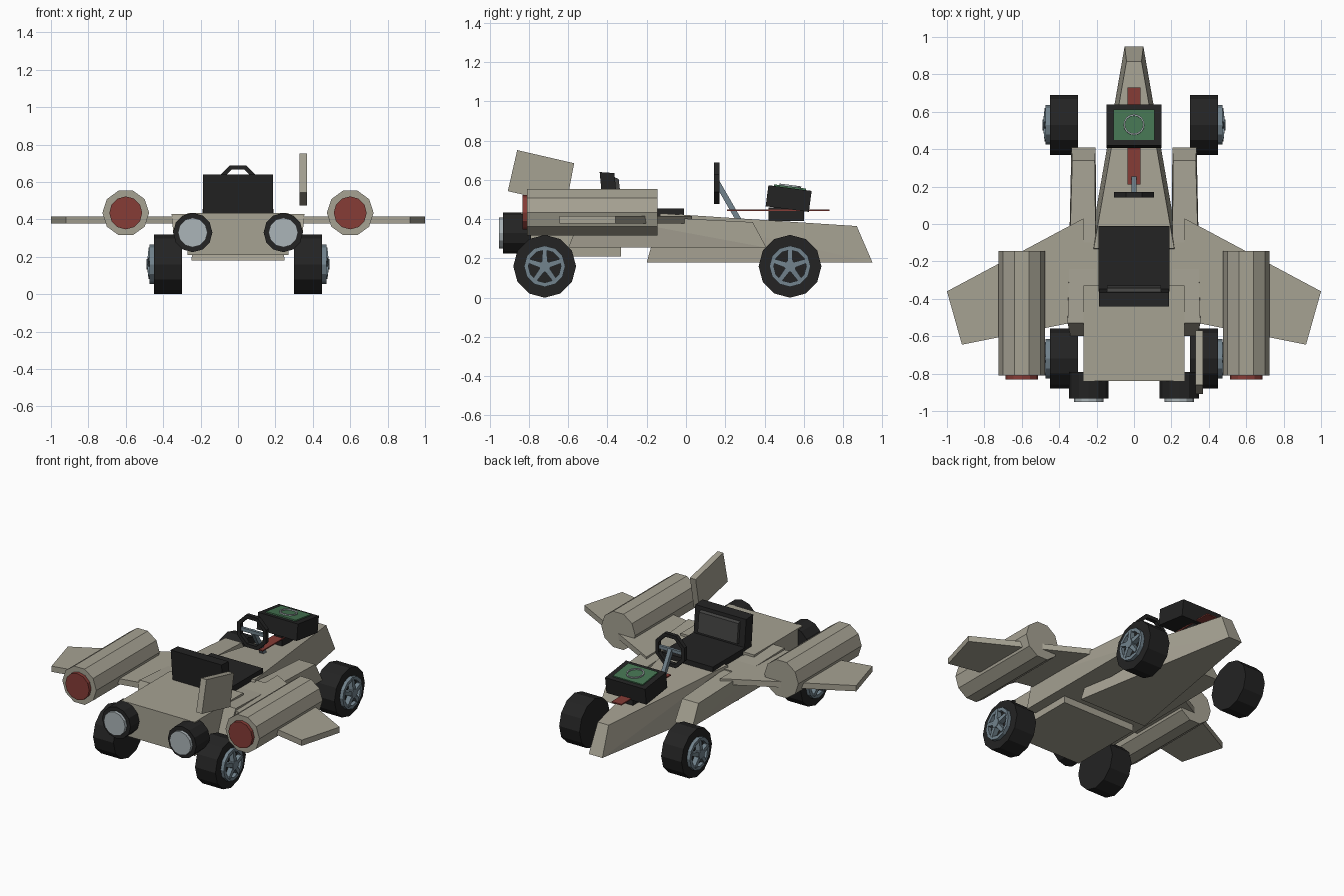
import bpy, bmesh, math
from mathutils import Matrix, Vector

if "Cube" in bpy.data.objects:
    bpy.data.objects.remove(bpy.data.objects["Cube"])

def mat(name, r, g, b):
    m = bpy.data.materials.new(name)
    m.diffuse_color = (r, g, b, 1)
    m.use_nodes = True
    m.node_tree.nodes["Principled BSDF"].inputs["Base Color"].default_value = m.diffuse_color
    return m

BEIGE = mat("beige", .38, .36, .29)
BLACK = mat("black", .017, .017, .017)
GREY = mat("dark grey", .055, .055, .053)
RED = mat("red", .24, .045, .037)
GREEN = mat("green", .06, .175, .085)
STEEL = mat("blue grey", .17, .23, .27)
LIGHT = mat("light grey", .41, .46, .48)

def finish(bm, name, m):
    bmesh.ops.recalc_face_normals(bm, faces=bm.faces[:])
    me = bpy.data.meshes.new(name)
    bm.to_mesh(me)
    bm.free()
    me.materials.append(m)
    ob = bpy.data.objects.new(name, me)
    bpy.context.collection.objects.link(ob)
    return ob

def hull(name, pts, m):
    """Convex solid through the given points, flat faces merged."""
    bm = bmesh.new()
    for p in pts:
        bm.verts.new(p)
    r = bmesh.ops.convex_hull(bm, input=bm.verts[:])
    junk = {v for v in r["geom_interior"] + r["geom_unused"] if isinstance(v, bmesh.types.BMVert)}
    bmesh.ops.delete(bm, geom=list(junk), context='VERTS')
    bmesh.ops.dissolve_limit(bm, angle_limit=.01, verts=bm.verts[:], edges=bm.edges[:])
    return finish(bm, name, m)

def box(name, x, y, z, m, rot=0, at=(0, 0, 0)):
    """Box from ranges, tilted about x and moved."""
    mx = Matrix.Translation(at) @ Matrix.Rotation(math.radians(rot), 4, 'X')
    return hull(name, [mx @ Vector((a, b, c)) for a in x for b in y for c in z], m)

def side_prism(name, yz, x0, x1, m):
    return hull(name, [(x, y, z) for x in (x0, x1) for y, z in yz], m)

def circle(axis, c, r, n, along, spin=0):
    pts = []
    for i in range(n):
        a = 2 * math.pi * i / n + spin
        u, v = r * math.cos(a), r * math.sin(a)
        pts.append((along, c[0] + u, c[1] + v) if axis == 'x' else (c[0] + u, along, c[1] + v))
    return pts

def cyl(name, axis, c, r, n, a0, a1, m, r1=None):
    return hull(name, circle(axis, c, r, n, a0) + circle(axis, c, r1 or r, n, a1), m)

def ring(name, axis, c, r0, r1, a0, a1, n, m, spin=0):
    """Flat-sided hoop between two radii."""
    bm = bmesh.new()
    loops = [[bm.verts.new(p) for p in circle(axis, c, r, n, a, spin)]
             for r, a in ((r0, a0), (r1, a0), (r1, a1), (r0, a1))]
    for k in range(4):
        A, B = loops[k], loops[(k + 1) % 4]
        for i in range(n):
            j = (i + 1) % n
            bm.faces.new((A[i], A[j], B[j], B[i]))
    return finish(bm, name, m)

# Nose: tapered wedge, wider at the bottom
hull("nose", [(s * x, y, z) for s in (-1, 1) for x, y, z in
     ((.04, .87, .365), (.05, .95, .18), (.25, -.2, .18), (.215, -.13, .43))], BEIGE)

# Rear body and floor under the seat
box("rear_body", (-.27, .27), (-.84, -.33), (.21, .435), BEIGE)
box("floor", (-.27, .27), (-.36, -.1), (.255, .415), BEIGE)

for s, side in ((-1, "left"), (1, "right")):
    # Side rail with slanted ends
    hull(side + "_rail", [(s * x, y, z) for x, y, z in (
        (.205, .41, .255), (.335, .41, .255), (.21, .34, .385), (.33, .34, .385),
        (.2, -.6, .255), (.34, -.6, .255), (.2, -.53, .43), (.355, -.53, .43))], BEIGE)
    # Wing plate running through the thruster
    hull(side + "_wing", [(s * x, y, z) for z in (.377, .415) for x, y in (
        (.27, .03), (1, -.36), (.92, -.645), (.27, -.515))], BEIGE)
    # Thruster and its red nozzle
    cyl(side + "_thruster", 'y', (s * .6, .435), .125, 10, -.81, -.145, BEIGE)
    cyl(side + "_nozzle", 'y', (s * .6, .435), .088, 12, -.832, -.8, RED)
    # Exhaust lamp at the back
    cyl(side + "_exhaust", 'y', (s * .242, .33), .105, 12, -.933, -.79, BLACK)
    cyl(side + "_exhaust_glow", 'y', (s * .242, .33), .079, 12, -.953, -.92, LIGHT)
    # Wheels: tyre, rim, five spokes, hub
    for y, end in ((-.72, "rear"), (.53, "front")):
        n = f"{end}_{side}_"
        c = (y, .16)
        cyl(n + "tyre", 'x', c, .16, 12, s * .3, s * .45, BLACK)
        ring(n + "rim", 'x', c, .083, .105, s * .445, s * .473, 12, STEEL)
        cyl(n + "hub", 'x', c, .03, 10, s * .445, s * .488, STEEL)
        for k in range(5):
            a = math.pi / 2 + k * 2 * math.pi / 5
            ca, sa = math.cos(a), math.sin(a)
            hull(n + f"spoke_{k}", [(s * x, y + r * ca - w * sa, .16 + r * sa + w * ca)
                 for r, ww, xo in ((.01, .015, .486), (.09, .011, .478))
                 for w in (-ww, ww) for x in (.447, xo)], STEEL)

# Single tail fin on the right
side_prism("tail_fin", [(-.86, .752), (-.57, .685), (-.61, .475), (-.908, .543)], .328, .37, BEIGE)

# Seat
box("seat_base", (-.19, .19), (-.36, -.01), (.39, .455), BLACK)
side_prism("seat_back", [(-.42, .43), (-.345, .43), (-.365, .635), (-.44, .64)], -.187, .187, BLACK)
side_prism("seat_cushion", [(-.35, .47), (-.328, .475), (-.343, .605), (-.37, .615)], -.145, .145, GREY)

# Steering wheel and column
ring("steering_wheel", 'y', (0, .583), .09, .115, .143, .17, 8, BLACK, math.pi / 8)
box("steering_crossbar", (-.095, .095), (.148, .166), (.572, .594), STEEL)
hull("steering_column", [(x, y + dy, z + dy * .6) for x in (-.013, .013)
     for y, z in ((.16, .585), (.275, .385)) for dy in (-.012, .012)], STEEL)

# Red stripe plate and the display box on the nose
box("red_plate", (-.036, .036), (.21, .73), (.441, .449), RED)
box("plate_mount", (-.03, .03), (.42, .6), (.39, .46), BLACK)
T = dict(rot=-7.5, at=(0, .523, .505))
box("display_box", (-.147, .147), (-.111, .111), (-.054, .054), BLACK, **T)
box("display_screen", (-.11, .11), (-.082, .082), (.05, .062), GREEN, **T)
dial = ring("display_ring", 'y', (0, 0), .048, .056, -.07, -.06, 16, LIGHT)
dial.data.transform(Matrix.Translation(T["at"]) @ Matrix.Rotation(math.radians(-7.5 - 90), 4, 'X'))
